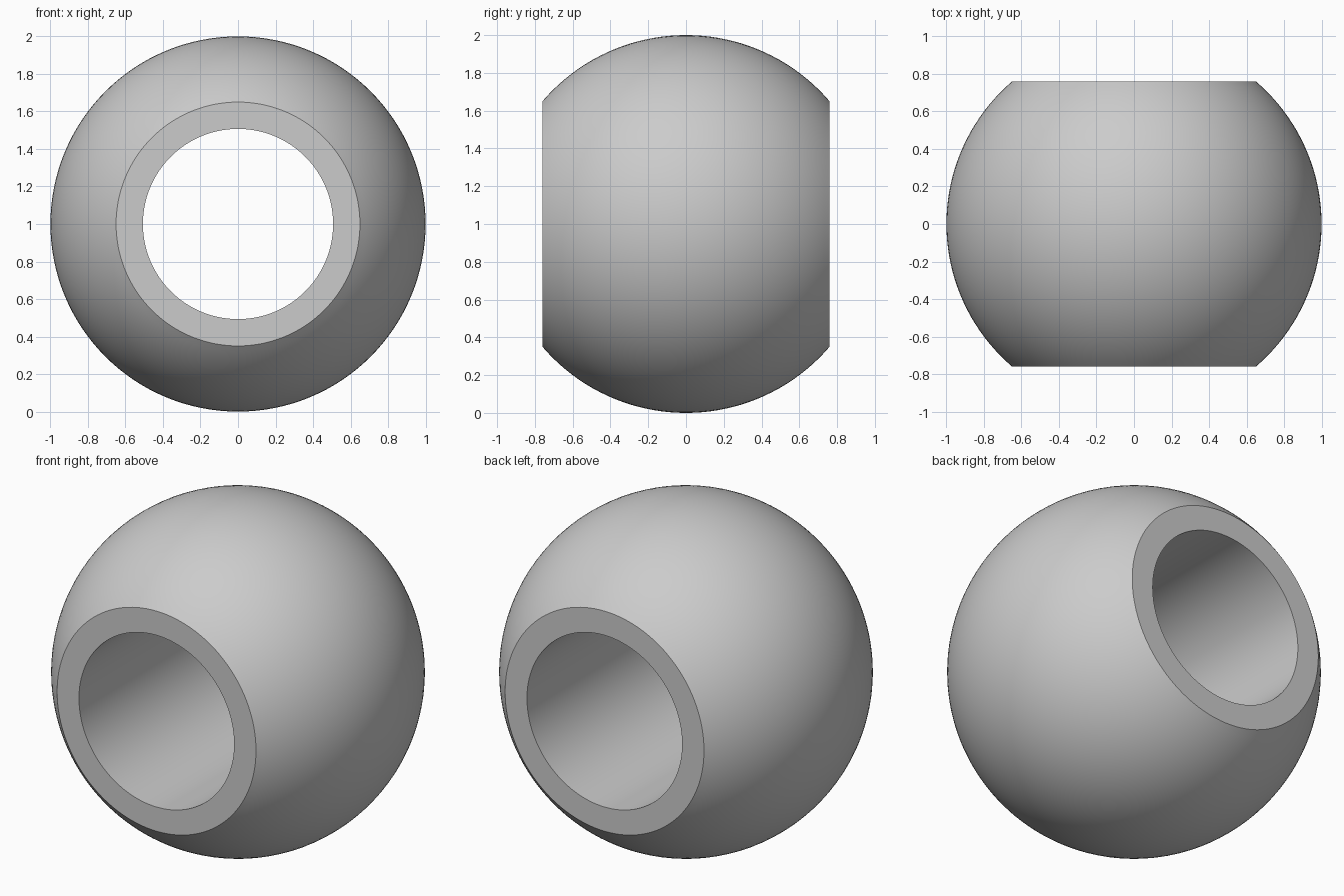
import bpy, bmesh, math
from mathutils import Matrix, Vector

cube = bpy.data.objects.get("Cube")
if cube:
    bpy.data.objects.remove(cube, do_unlink=True)

RADIUS = 1.0       # ball
BORE = 0.507       # through hole along y
HALF = 0.76        # flat end faces at y = +-HALF
SEGMENTS = 128
ARC_STEPS = 40

# Plain grey material
grey = bpy.data.materials.new("plain grey")
grey.use_nodes = True
color = (0.6, 0.6, 0.6, 1)
grey.diffuse_color = color
grey.node_tree.nodes["Principled BSDF"].inputs["Base Color"].default_value = color

# Closed half section: outer arc, then the bore wall
limit = math.asin(HALF / RADIUS)
angles = [-limit + 2 * limit * i / ARC_STEPS for i in range(ARC_STEPS + 1)]
section = [Vector((RADIUS * math.cos(a), RADIUS * math.sin(a), 0)) for a in angles]
section += [Vector((BORE, HALF, 0)), Vector((BORE, -HALF, 0))]

# Revolve the section around the y axis
bm = bmesh.new()
rings = []
for s in range(SEGMENTS):
    turn = Matrix.Rotation(math.tau * s / SEGMENTS, 3, 'Y')
    rings.append([bm.verts.new(turn @ p) for p in section])
for s, ring in enumerate(rings):
    after = rings[(s + 1) % SEGMENTS]
    for i in range(len(section)):
        j = (i + 1) % len(section)
        bm.faces.new((ring[i], ring[j], after[j], after[i]))
bmesh.ops.recalc_face_normals(bm, faces=bm.faces)

mesh = bpy.data.meshes.new("bored_ball")
bm.to_mesh(mesh)
bm.free()
mesh.materials.append(grey)
ball = bpy.data.objects.new("bored_ball", mesh)
ball.location.z = RADIUS
bpy.context.collection.objects.link(ball)

# Smooth ball and bore, sharp rims
bpy.ops.object.select_all(action='DESELECT')
ball.select_set(True)
bpy.context.view_layer.objects.active = ball
bpy.ops.object.shade_smooth_by_angle(angle=math.radians(30))
